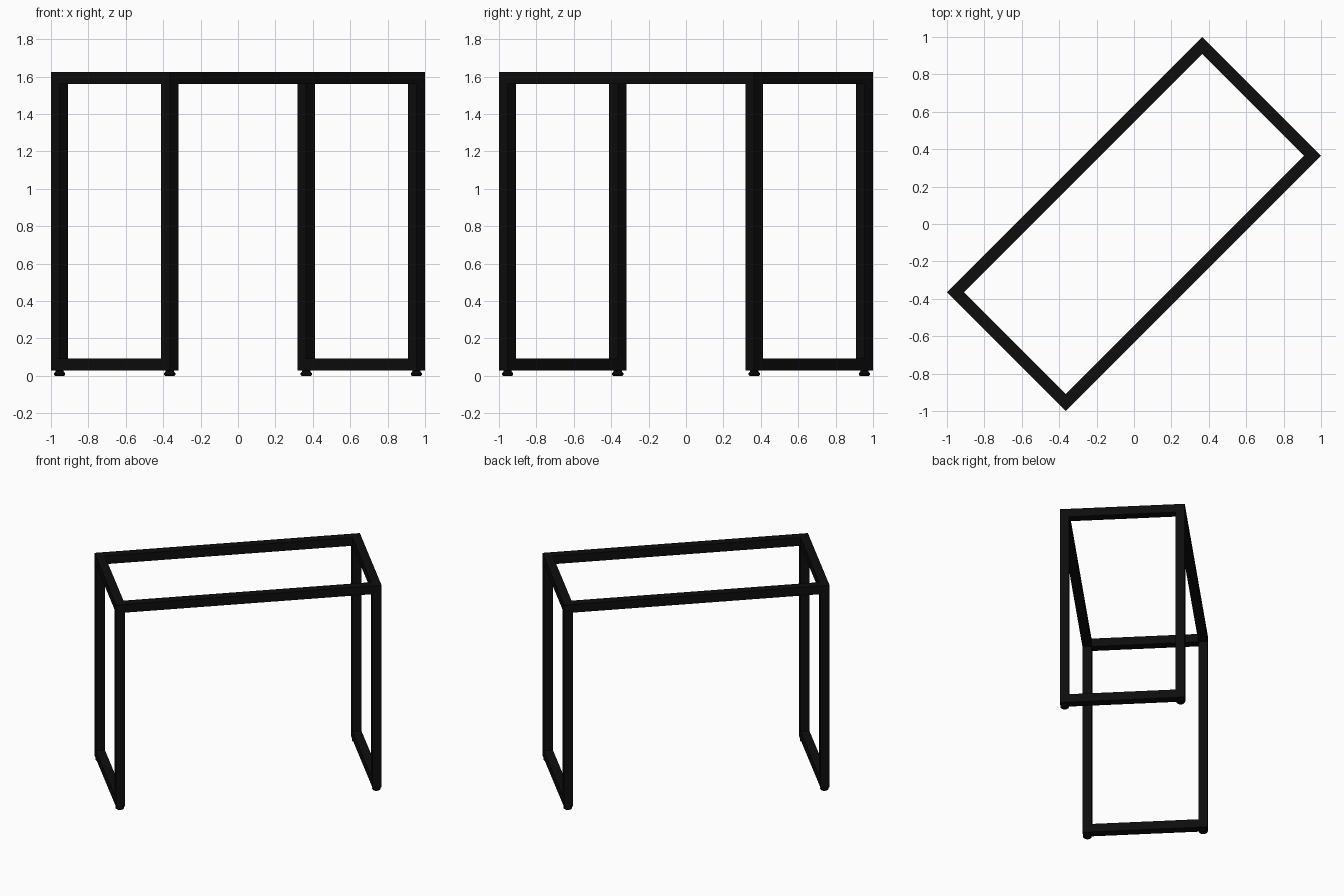
import bpy, bmesh, math
from mathutils import Matrix

if "Cube" in bpy.data.objects:
    bpy.data.objects.remove(bpy.data.objects["Cube"])

L, W = 0.965, 0.449      # half length and half width of the frame
T = 0.065                # square tube size
Z0, Z1 = 0.028, 1.625    # underside and top of the frame
TURN = Matrix.Rotation(math.radians(45), 4, 'Z')

black = bpy.data.materials.new("black steel")
black.diffuse_color = (0.004, 0.004, 0.004, 1)
black.use_nodes = True
black.node_tree.nodes["Principled BSDF"].inputs["Base Color"].default_value = black.diffuse_color
rubber = bpy.data.materials.new("black foot")
rubber.diffuse_color = (0.0035, 0.0035, 0.0035, 1)
rubber.use_nodes = True
rubber.node_tree.nodes["Principled BSDF"].inputs["Base Color"].default_value = rubber.diffuse_color


def finish(name, bm, mat):
    bmesh.ops.recalc_face_normals(bm, faces=bm.faces)
    bm.transform(TURN)
    me = bpy.data.meshes.new(name)
    bm.to_mesh(me)
    bm.free()
    me.materials.append(mat)
    ob = bpy.data.objects.new(name, me)
    bpy.context.collection.objects.link(ob)
    return ob


# End frame: closed mitred loop of square tube
def end_frame(name, side):
    bm = bmesh.new()
    rings = []
    for sy, z, sz in ((-1, Z0, 1), (1, Z0, 1), (1, Z1, -1), (-1, Z1, -1)):
        ring = []
        for dx, inset in ((0, 0), (T, 0), (T, T), (0, T)):
            ring.append(bm.verts.new((side * (L - dx), sy * (W - inset), z + sz * inset)))
        rings.append(ring)
    for i in range(4):
        a, b = rings[i], rings[(i + 1) % 4]
        for j in range(4):
            k = (j + 1) % 4
            bm.faces.new((a[j], a[k], b[k], b[j]))
    return finish(name, bm, black)


# Long top rail between the end frames
def rail(name, side):
    bm = bmesh.new()
    bmesh.ops.create_cube(bm, size=1)
    bm.transform(Matrix.Translation((0, side * (W - T / 2), Z1 - T / 2))
                 @ Matrix.Diagonal((2 * (L - T), T, T, 1)))
    return finish(name, bm, black)


# Round levelling foot: turned profile
def foot(name, sx, sy):
    bm = bmesh.new()
    n, prev = 24, None
    x, y = sx * (L - T / 2), sy * (W - T / 2)
    for r, z in ((0.024, 0), (0.030, 0.005), (0.030, 0.014), (0.022, 0.023), (0.022, Z0)):
        ring = [bm.verts.new((x + r * math.cos(2 * math.pi * i / n),
                              y + r * math.sin(2 * math.pi * i / n), z)) for i in range(n)]
        if prev:
            for i in range(n):
                k = (i + 1) % n
                bm.faces.new((prev[i], prev[k], ring[k], ring[i]))
        else:
            bm.faces.new(ring)
        prev = ring
    bm.faces.new(prev)
    ob = finish(name, bm, rubber)
    bpy.ops.object.select_all(action='DESELECT')
    ob.select_set(True)
    bpy.context.view_layer.objects.active = ob
    bpy.ops.object.shade_smooth_by_angle(angle=math.radians(35))


for s, end in ((-1, "left"), (1, "right")):
    end_frame(end + "_leg_frame", s)
    for t, edge in ((-1, "front"), (1, "back")):
        foot(end + "_" + edge + "_foot", s, t)
for t, edge in ((-1, "front"), (1, "back")):
    rail(edge + "_top_rail", t)
